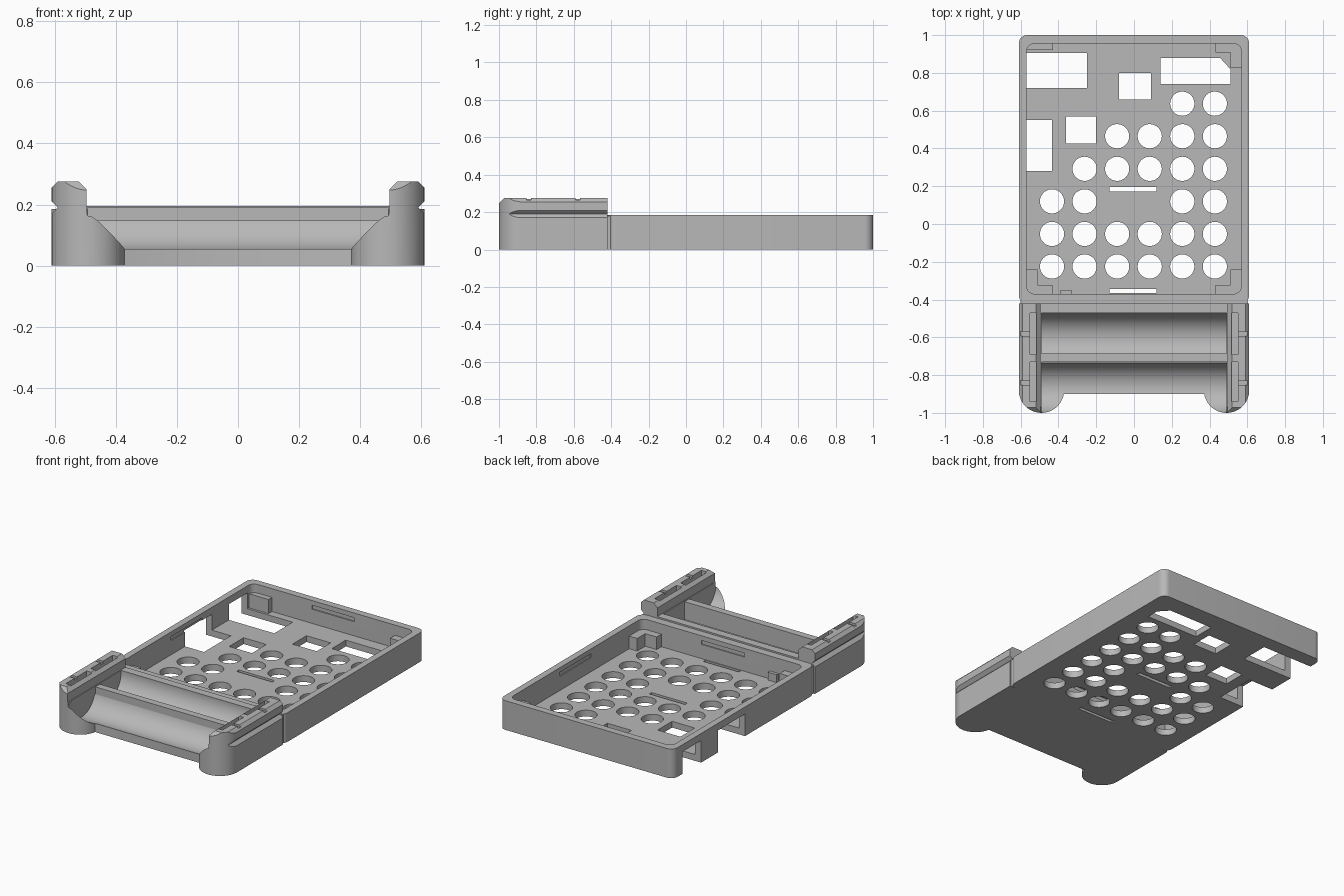
import bpy, bmesh, math
from mathutils import Vector

if "Cube" in bpy.data.objects:
    bpy.data.objects.remove(bpy.data.objects["Cube"])

grey = bpy.data.materials.new("plain grey")
grey.use_nodes = True
COLOUR = (0.48, 0.48, 0.48, 1)
grey.diffuse_color = COLOUR
grey.node_tree.nodes["Principled BSDF"].inputs["Base Color"].default_value = COLOUR


def prism(name, points, lo, hi, axis="z"):
    """Extrude a 2D outline along an axis between lo and hi."""
    place = {"x": lambda a, b, c: (c, a, b),
             "y": lambda a, b, c: (a, c, b),
             "z": lambda a, b, c: (a, b, c)}[axis]
    bm = bmesh.new()
    face = bm.faces.new([bm.verts.new(place(a, b, lo)) for a, b in points])
    out = bmesh.ops.extrude_face_region(bm, geom=[face])
    new = [v for v in out["geom"] if isinstance(v, bmesh.types.BMVert)]
    shift = Vector(place(0, 0, hi - lo))
    bmesh.ops.translate(bm, verts=new, vec=shift)
    bmesh.ops.recalc_face_normals(bm, faces=bm.faces)
    mesh = bpy.data.meshes.new(name)
    bm.to_mesh(mesh)
    bm.free()
    mesh.materials.append(grey)
    obj = bpy.data.objects.new(name, mesh)
    bpy.context.collection.objects.link(obj)
    return obj


def arc(cx, cy, r, start, end, steps=10):
    angles = [math.radians(start + (end - start) * i / steps) for i in range(steps + 1)]
    return [(cx + r * math.cos(a), cy + r * math.sin(a)) for a in angles]


def rect(x0, x1, y0, y1):
    return [(x0, y0), (x1, y0), (x1, y1), (x0, y1)]


def round_rect(x0, x1, y0, y1, r):
    return (arc(x1 - r, y1 - r, r, 0, 90) + arc(x0 + r, y1 - r, r, 90, 180)
            + arc(x0 + r, y0 + r, r, 180, 270) + arc(x1 - r, y0 + r, r, 270, 360))


def circle(cx, cy, r, n=48):
    return arc(cx, cy, r, 0, 360 - 360 / n, n - 1)


def combine(target, tool, operation="DIFFERENCE"):
    """Apply a boolean and discard the tool."""
    mod = target.modifiers.new("cut", "BOOLEAN")
    mod.operation, mod.solver, mod.object = operation, "EXACT", tool
    bpy.context.view_layer.objects.active = target
    bpy.ops.object.modifier_apply(modifier=mod.name)
    bpy.data.objects.remove(tool)


def cut(target, outline, lo, hi, axis="z"):
    combine(target, prism("cutter", outline, lo, hi, axis))


FLOOR, RIM = 0.04, 0.185

# Open tray with a rounded rim
tray = prism("tray", round_rect(-0.61, 0.61, -0.42, 1, 0.045), 0, RIM)
cut(tray, round_rect(-0.568, 0.568, -0.37, 0.955, 0.04), FLOOR, 0.3)

# Round holes: each row lists the columns that are open
PITCH = 0.1724
rows = ["111111", "111111", "110011", "011111", "001111", "000011"]
for j, row in enumerate(rows):
    for i, is_open in enumerate(row):
        if is_open == "1":
            cut(tray, circle(-0.434 + i * PITCH, -0.225 + j * PITCH, 0.064), -0.1, 0.1)

# Floor windows and slots
for window in (rect(-0.08, 0.09, 0.66, 0.8), rect(-0.36, -0.2, 0.425, 0.57),
               rect(-0.13, 0.12, 0.172, 0.195), rect(-0.13, 0.12, -0.365, -0.345),
               [(0.14, 0.74), (0.51, 0.74), (0.51, 0.82), (0.455, 0.88), (0.14, 0.88)]):
    cut(tray, window, -0.1, 0.1)

# Port openings through floor and side wall, below the rim
for x1, y0, y1 in ((-0.25, 0.72, 0.905), (-0.435, 0.28, 0.55)):
    cut(tray, rect(-0.7, x1, y0, y1), -0.1, 0.14)

# Snap grooves inside the walls
for groove in (rect(-0.15, 0.15, 0.94, 0.962), rect(-0.15, 0.15, -0.377, -0.36),
               rect(-0.574, -0.55, 0.14, 0.45), rect(0.55, 0.574, 0.14, 0.45)):
    cut(tray, groove, 0.13, 0.155)


# Corner posts standing on the tray floor
def corner_post(name, x, y, sx, sy, height):
    shape = [(0, 0), (0.14, 0), (0.14, 0.05), (0.06, 0.05), (0.06, 0.13), (0, 0.13)]
    return prism(name, [(x + sx * a, y + sy * b) for a, b in shape], FLOOR - 0.01, height)


parts = [tray,
         corner_post("front_left_post", 0.572, -0.372, -1, 1, 0.12),
         corner_post("front_right_post", -0.572, -0.372, 1, 1, 0.12),
         corner_post("back_left_post", 0.572, 0.957, -1, -1, 0.12),
         prism("back_right_post", rect(-0.572, -0.43, 0.92, 0.957), FLOOR - 0.01, 0.13),
         prism("front_stop", rect(-0.39, -0.33, -0.375, -0.35), FLOOR - 0.01, 0.09)]

# Battery holder: end profile trimmed to a footprint with round feet
half = [(0.61, 0), (0.61, 0.17), (0.59, 0.19), (0.61, 0.21), (0.61, 0.255),
        (0.59, 0.275), (0.52, 0.275), (0.495, 0.25), (0.495, 0.195)]
profile = half + [(-x, z) for x, z in reversed(half)]
holder = prism("battery_holder", profile, -1.05, -0.42, "y")
footprint = ([(0.62, -0.41), (0.61, -0.88)] + arc(0.49, -0.88, 0.12, -4, -170, 24)
             + [(0.37, -0.9), (-0.37, -0.9)] + arc(-0.49, -0.88, 0.12, -10, -176, 24)
             + [(-0.61, -0.88), (-0.62, -0.41)])
combine(holder, prism("cutter", footprint, -0.1, 0.4), "INTERSECT")

# Cylindrical troughs
for y in (-0.606, -0.866):
    cut(holder, circle(y, 0.187, 0.136, 72), -0.49, 0.49, "x")

# Sloped front tips, contact slots and small latch notches on both ends
cut(holder, [(-1.02, 0.145), (-1.02, 0.23), (-0.935, 0.23)], -0.494, 0.494, "x")
for s in (-1, 1):
    a, b = sorted((s * 0.494, s * 0.65))
    cut(holder, [(-1.02, 0.227), (-1.02, 0.3), (-0.947, 0.3)], a, b, "x")
    a, b = sorted((s * 0.515, s * 0.55))
    for y0, y1 in ((-0.69, -0.47), (-0.94, -0.73)):
        cut(holder, rect(a, b, y0, y1), 0.24, 0.3)
    a, b = sorted((s * 0.545, s * 0.6))
    for y in (-0.58, -0.84):
        cut(holder, rect(a, b, y - 0.012, y + 0.012), 0.262, 0.3)

# Divider between troughs, and the recessed joint to the tray
parts += [holder,
          prism("trough_divider", rect(-0.492, 0.492, -0.73, -0.685), 0.03, 0.19),
          prism("joint", rect(-0.6, 0.6, -0.43, -0.4), 0.001, 0.18)]

for obj in parts:
    bpy.ops.object.select_all(action="DESELECT")
    obj.select_set(True)
    bpy.context.view_layer.objects.active = obj
    bpy.ops.object.shade_smooth_by_angle(angle=math.radians(30))
